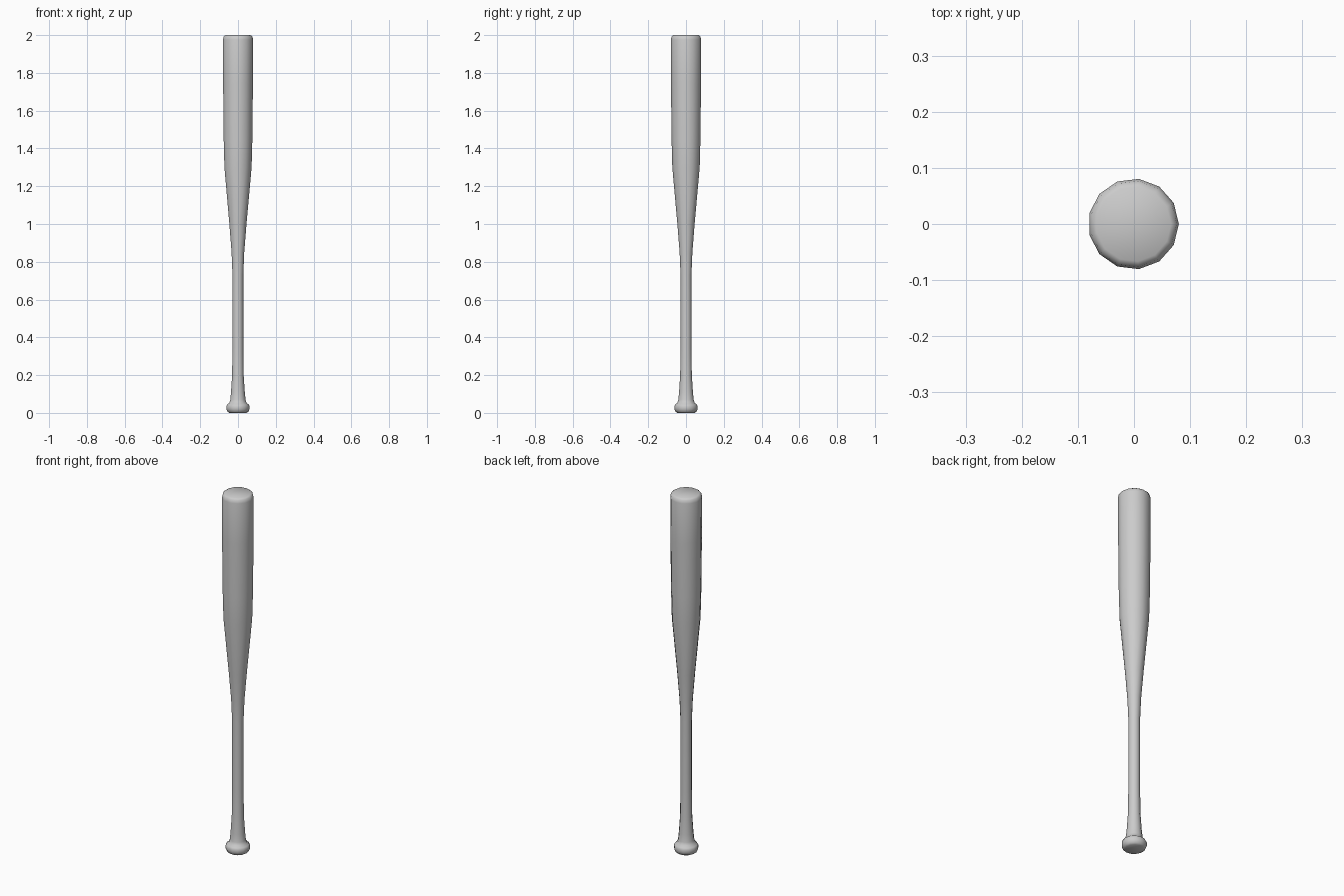
import bpy, bmesh, math

if "Cube" in bpy.data.objects:
    bpy.data.objects.remove(bpy.data.objects["Cube"])

SIDES = 13
# Lathe profile: (radius, height) from knob to barrel end
PROFILE = [
    (0.046, 0.000), (0.056, 0.006), (0.062, 0.020), (0.062, 0.036),
    (0.057, 0.045), (0.046, 0.053), (0.041, 0.070), (0.037, 0.110),
    (0.031, 0.200), (0.029, 0.350), (0.029, 0.730), (0.034, 0.850),
    (0.046, 1.000), (0.073, 1.300), (0.077, 1.450), (0.080, 1.750),
    (0.081, 1.975), (0.077, 1.993), (0.067, 2.000),
]

bm = bmesh.new()

# Rings of the turned body
rings = []
for r, z in PROFILE:
    rings.append([bm.verts.new((r * math.cos(math.tau * i / SIDES) - 0.001,
                                r * math.sin(math.tau * i / SIDES), z))
                  for i in range(SIDES)])

# Side walls
for a, b in zip(rings, rings[1:]):
    for i in range(SIDES):
        j = (i + 1) % SIDES
        bm.faces.new((a[i], a[j], b[j], b[i]))

# End caps
bm.faces.new(rings[0][::-1])
bm.faces.new(rings[-1])

mesh = bpy.data.meshes.new("bat")
bm.to_mesh(mesh)
bm.free()
bat = bpy.data.objects.new("bat", mesh)
bpy.context.collection.objects.link(bat)

# Smooth turned surface
bpy.context.view_layer.objects.active = bat
bat.select_set(True)
bpy.ops.object.shade_smooth_by_angle(angle=math.radians(60))
